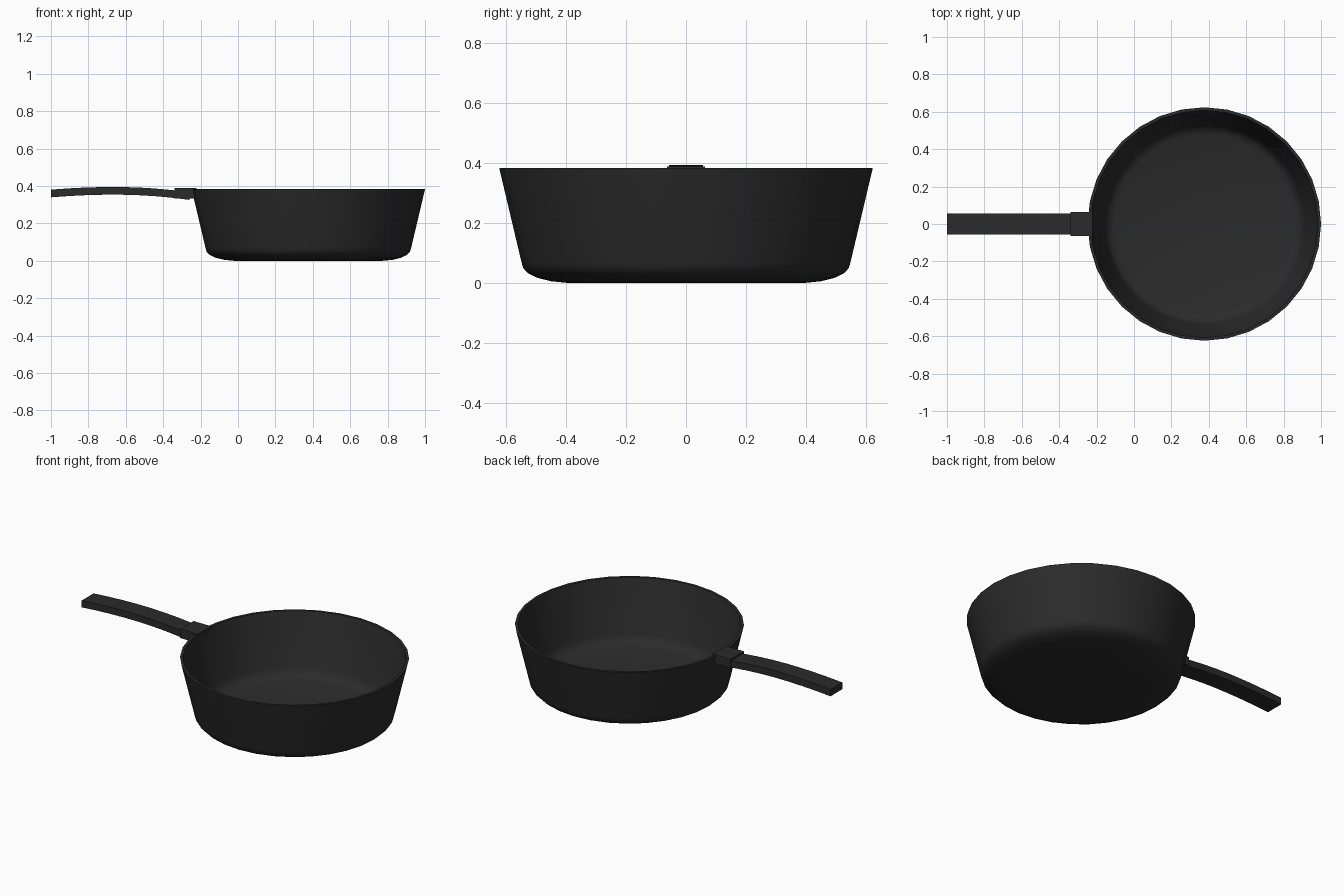
import bpy, bmesh, math

if "Cube" in bpy.data.objects:
    bpy.data.objects.remove(bpy.data.objects["Cube"])

mat = bpy.data.materials.new("cast iron black")
mat.diffuse_color = (0.024, 0.024, 0.024, 1)
mat.use_nodes = True
mat.node_tree.nodes["Principled BSDF"].inputs["Base Color"].default_value = mat.diffuse_color


def finish(name, bm, angle=35):
    bmesh.ops.recalc_face_normals(bm, faces=bm.faces)
    me = bpy.data.meshes.new(name)
    bm.to_mesh(me)
    bm.free()
    me.materials.append(mat)
    ob = bpy.data.objects.new(name, me)
    bpy.context.collection.objects.link(ob)
    bpy.ops.object.select_all(action='DESELECT')
    ob.select_set(True)
    bpy.context.view_layer.objects.active = ob
    bpy.ops.object.shade_smooth_by_angle(angle=math.radians(angle))
    return ob


# Pan body: outer and inner wall as one lathed profile (radius, height)
SIDES = 32
CX = 0.376
profile = [(0.40, 0.0), (0.45, 0.005), (0.495, 0.016), (0.527, 0.031),
           (0.544, 0.049), (0.55, 0.07), (0.624, 0.383),
           (0.608, 0.383), (0.535, 0.075), (0.526, 0.052),
           (0.508, 0.034), (0.48, 0.022)]
bm = bmesh.new()
rings = []
for r, z in profile:
    rings.append([bm.verts.new((CX + r * math.cos(2 * math.pi * i / SIDES),
                                r * math.sin(2 * math.pi * i / SIDES), z))
                  for i in range(SIDES)])
for a, b in zip(rings, rings[1:]):
    for i in range(SIDES):
        j = (i + 1) % SIDES
        bm.faces.new((a[i], a[j], b[j], b[i]))
bm.faces.new(rings[0][::-1])
bm.faces.new(rings[-1])
finish("pan_body", bm, 40)


# Handle parts: rectangular section swept along x through (x, centre height)
def bar(name, path, half_w, half_h):
    bm = bmesh.new()
    secs = [[bm.verts.new((x, y * half_w, z + s * half_h))
             for y, s in ((-1, -1), (1, -1), (1, 1), (-1, 1))] for x, z in path]
    for a, b in zip(secs, secs[1:]):
        for i in range(4):
            j = (i + 1) % 4
            bm.faces.new((a[i], a[j], b[j], b[i]))
    bm.faces.new(secs[0])
    bm.faces.new(secs[-1])
    return finish(name, bm, 30)


# Gently arched handle
arch = []
for i in range(9):
    x = -1 + 0.74 * i / 8
    arch.append((x, 0.374 - 0.125 * (x + 0.66) ** 2 - (0.05 * max(0, x + 0.66) ** 2)))
bar("handle", arch, 0.056, 0.0205)

# Mounting block joining handle to rim
bar("handle_mount", [(-0.34, 0.361), (-0.222, 0.361)], 0.063, 0.027)
